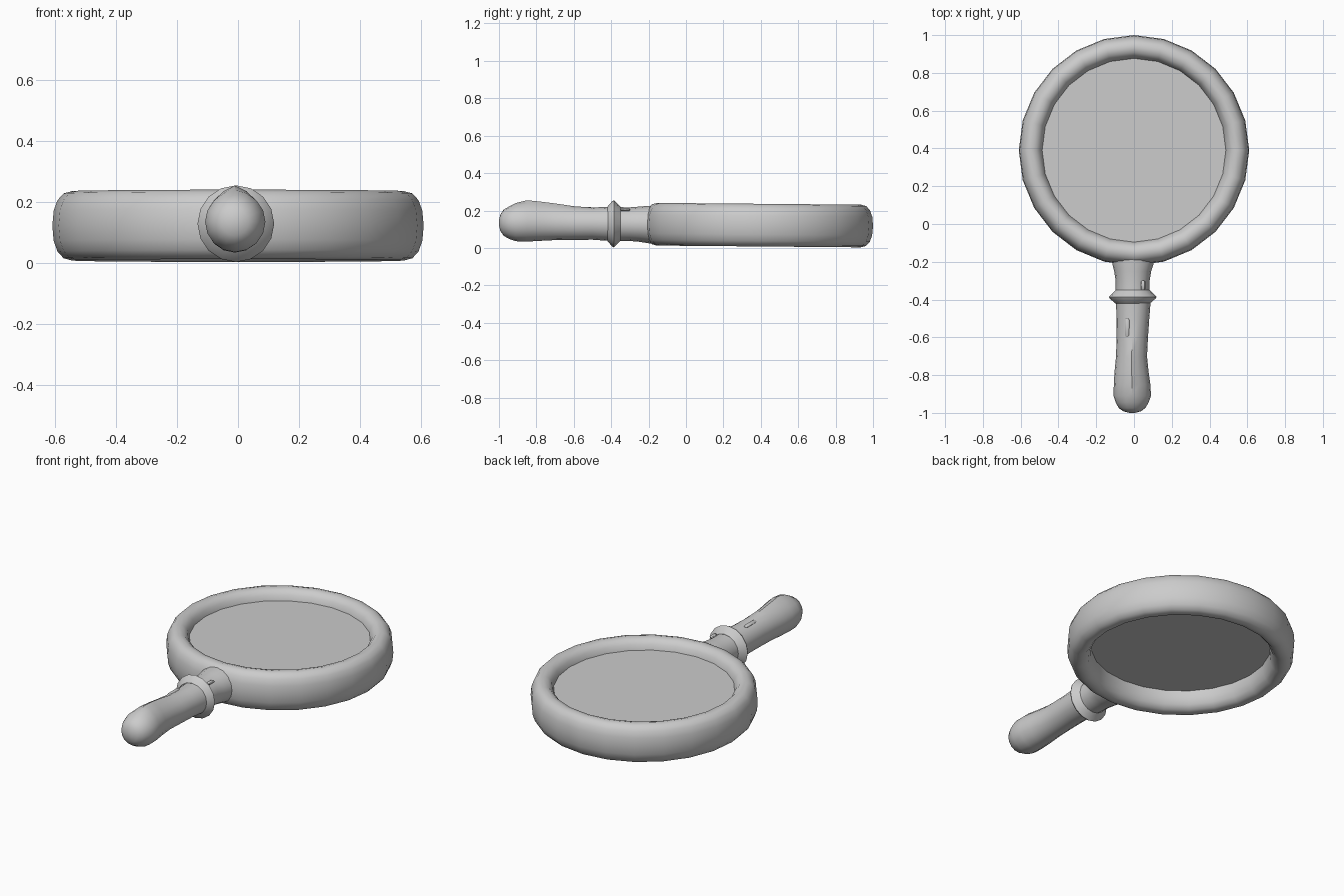
import bpy, bmesh, math

if "Cube" in bpy.data.objects:
    bpy.data.objects.remove(bpy.data.objects["Cube"])


def make_object(name, rings, closed=False, angle=40):
    """Skin a list of equal-length point loops; cap the ends unless closed."""
    bm = bmesh.new()
    loops = [[bm.verts.new(p) for p in ring] for ring in rings]
    n = len(loops[0])
    for i in range(len(loops) if closed else len(loops) - 1):
        a, b = loops[i], loops[(i + 1) % len(loops)]
        for j in range(n):
            k = (j + 1) % n
            bm.faces.new((a[j], a[k], b[k], b[j]))
    if not closed:
        bm.faces.new(loops[0])
        bm.faces.new(loops[-1])
    bmesh.ops.recalc_face_normals(bm, faces=bm.faces)
    mesh = bpy.data.meshes.new(name)
    bm.to_mesh(mesh)
    bm.free()
    ob = bpy.data.objects.new(name, mesh)
    bpy.context.collection.objects.link(ob)
    bpy.ops.object.select_all(action='DESELECT')
    ob.select_set(True)
    bpy.context.view_layer.objects.active = ob
    bpy.ops.object.shade_smooth_by_angle(angle=math.radians(angle))
    return ob


def spow(v, p):
    return math.copysign(abs(v) ** p, v)


SIDES, CY, CZ = 24, 0.39, 0.122
TILT = math.radians(-0.5)


def around(r, z):
    return [(r * math.cos(2 * math.pi * i / SIDES), r * math.sin(2 * math.pi * i / SIDES), z)
            for i in range(SIDES)]


# Rim: 24-sided torus with a tall rounded cross-section
section = [2 * math.pi * k / 16 for k in range(16)]
rim = make_object("rim", [around(0.545 + 0.065 * spow(math.cos(t), 0.87),
                                 0.114 * spow(math.sin(t), 0.87)) for t in section], closed=True)

# Lens: flat disc held inside the rim
lens = make_object("lens", [around(0.495, -0.01), around(0.495, 0.055)])

for part in (rim, lens):
    part.location = (0, CY, CZ)
    part.rotation_euler = (TILT, 0, 0)


# Handle: lofted rings (y, centre x, centre z, half width, half height, top ridge)
def handle_ring(y, cx, cz, rx, rz, ridge, n=16):
    pts = []
    for i in range(n):
        t = 2 * math.pi * i / n
        lift = ridge * max(0, math.sin(t)) ** 12
        pts.append((cx + rx * math.cos(t), y, cz + rz * math.sin(t) + lift))
    return pts


neck = [
    (-0.150, -0.005, 0.125, 0.118, 0.103, 0),
    (-0.200, -0.005, 0.125, 0.112, 0.100, 0),
    (-0.250, -0.007, 0.127, 0.098, 0.094, 0),
    (-0.300, -0.007, 0.127, 0.090, 0.090, 0),
    (-0.360, -0.007, 0.128, 0.090, 0.090, 0),
]
collar = [
    (-0.350, -0.007, 0.129, 0.090, 0.090, 0),
    (-0.378, -0.007, 0.129, 0.118, 0.118, 0),
    (-0.386, -0.007, 0.129, 0.126, 0.126, 0),
    (-0.394, -0.007, 0.129, 0.122, 0.122, 0),
    (-0.420, -0.007, 0.129, 0.092, 0.092, 0),
]
grip = [
    (-0.400, -0.003, 0.129, 0.092, 0.092, 0),
    (-0.500, -0.006, 0.130, 0.087, 0.086, 0),
    (-0.600, -0.009, 0.130, 0.083, 0.087, 0.006),
    (-0.700, -0.013, 0.132, 0.082, 0.090, 0.016),
    (-0.780, -0.013, 0.134, 0.090, 0.096, 0.018),
    (-0.850, -0.010, 0.135, 0.097, 0.101, 0.019),
    (-0.910, -0.009, 0.135, 0.099, 0.099, 0.006),
    (-0.945, -0.010, 0.135, 0.087, 0.087, 0),
    (-0.975, -0.010, 0.135, 0.070, 0.070, 0),
    (-0.992, -0.010, 0.135, 0.045, 0.045, 0),
    (-1.000, -0.010, 0.135, 0.015, 0.015, 0),
]
for name, rows in (("neck", neck), ("collar", collar), ("grip", grip)):
    make_object(name, [handle_ring(*row) for row in rows])

# Small raised nicks on the handle surface
for name, x, y, z, half in (("grip_nick", -0.035, -0.55, 0.211, 0.05),
                            ("neck_nick", 0.048, -0.325, 0.204, 0.025)):
    rows = [(y + half * s, x, z, w, w * 0.6, 0)
            for s, w in ((1, 0.005), (0.8, 0.012), (-0.8, 0.012), (-1, 0.005))]
    make_object(name, [handle_ring(*row, n=8) for row in rows])
